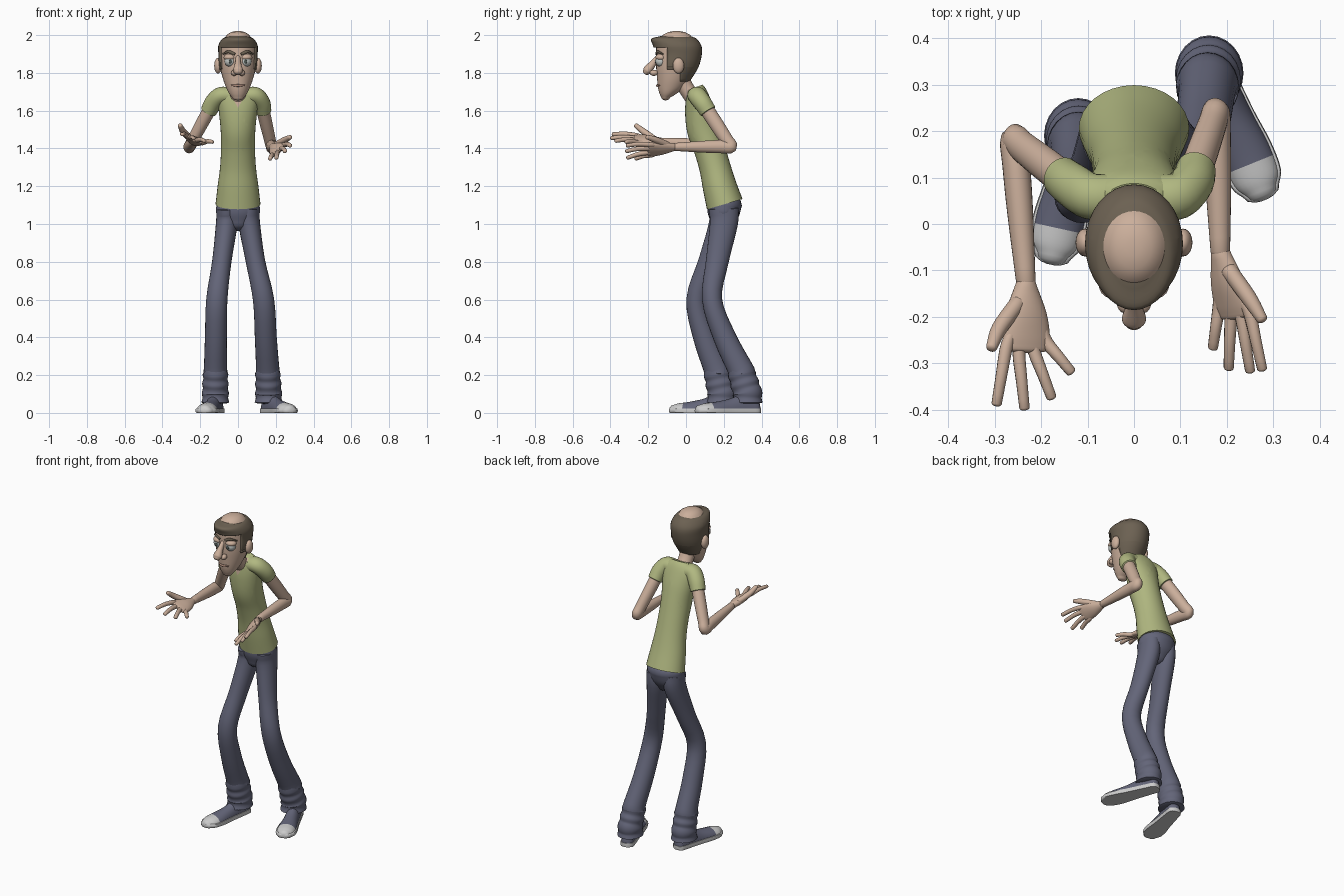
import bpy
import bmesh
import math
from mathutils import Vector

default_cube = bpy.data.objects.get("Cube")
if default_cube:
    bpy.data.objects.remove(default_cube, do_unlink=True)


def make_material(name, color):
    material = bpy.data.materials.new(name)
    material.use_nodes = True
    material.diffuse_color = (*color, 1)
    shader = material.node_tree.nodes["Principled BSDF"]
    shader.inputs["Base Color"].default_value = (*color, 1)
    shader.inputs["Roughness"].default_value = 0.8
    return material


SKIN = make_material("skin", (0.60, 0.43, 0.33))
SHIRT = make_material("shirt green", (0.44, 0.48, 0.22))
DENIM = make_material("denim", (0.125, 0.13, 0.19))
HAIR = make_material("hair brown", (0.15, 0.12, 0.085))
RUBBER = make_material("shoe rubber", (0.60, 0.60, 0.60))
EYE = make_material("eye white", (0.55, 0.58, 0.56))
IRIS = make_material("iris", (0.08, 0.10, 0.09))
LIPS = make_material("lips", (0.42, 0.26, 0.20))


def finish(name, bm, *materials):
    """Turn a bmesh into a smooth object."""
    bmesh.ops.recalc_face_normals(bm, faces=bm.faces)
    mesh = bpy.data.meshes.new(name)
    bm.to_mesh(mesh)
    bm.free()
    for material in materials:
        mesh.materials.append(material)
    mesh.shade_smooth()
    mesh.set_sharp_from_angle(angle=math.radians(50))
    obj = bpy.data.objects.new(name, mesh)
    bpy.context.collection.objects.link(obj)
    return obj


def spline(rows, steps):
    """Pass a smooth curve through rows of any size."""
    rows = [Vector(row) for row in rows]
    result = []
    for i in range(len(rows) - 1):
        b, c = rows[i], rows[i + 1]
        before = (c - rows[i - 1]) / 2 if i else c - b
        after = (rows[i + 2] - b) / 2 if i + 2 < len(rows) else c - b
        for k in range(steps):
            t = k / steps
            result.append(b * (2*t**3 - 3*t**2 + 1) + before * (t**3 - 2*t**2 + t)
                          + c * (3*t**2 - 2*t**3) + after * (t**3 - t**2))
    return result + [rows[-1]]


def tube_mesh(rows, side=(1, 0, 0), axis=None, segs=24, steps=5, dome=0.6):
    """Loft ellipses; each row is x, y, z, half width, half depth."""
    bm = bmesh.new()
    rows = spline(rows, steps)
    centers = [row.to_3d() for row in rows]
    last = len(rows) - 1
    sections = []
    for i, row in enumerate(rows):
        along = Vector(axis) if axis else centers[min(i + 1, last)] - centers[max(i - 1, 0)]
        along.normalize()
        sections.append((centers[i], along, row[3], row[4]))

    def domed(section, sign):
        center, along, wide, deep = section
        height = min(wide, deep) * dome * sign
        return [(center + along * height * math.sin(a), along, wide * math.cos(a), deep * math.cos(a))
                for a in (0.5, 1.0, 1.35)]

    if dome:
        sections = domed(sections[0], -1)[::-1] + sections + domed(sections[-1], 1)
    rings = []
    for center, along, wide, deep in sections:
        u = Vector(side)
        u = (u - along * u.dot(along)).normalized()
        v = along.cross(u)
        rings.append([bm.verts.new(center + u * wide * math.cos(a) + v * deep * math.sin(a))
                      for a in (math.tau * k / segs for k in range(segs))])
    for low, high in zip(rings, rings[1:]):
        for k in range(segs):
            n = (k + 1) % segs
            bm.faces.new((low[k], low[n], high[n], high[k]))
    bm.faces.new(rings[0])
    bm.faces.new(rings[-1])
    return bm


def tube(name, rows, material, **options):
    return finish(name, tube_mesh(rows, **options), material)


def ball(name, center, size, material):
    bm = bmesh.new()
    bmesh.ops.create_uvsphere(bm, u_segments=20, v_segments=12, radius=1)
    bmesh.ops.scale(bm, vec=size, verts=bm.verts)
    bmesh.ops.translate(bm, vec=center, verts=bm.verts)
    return finish(name, bm, material)


def slice_plane(bm, point, normal):
    bmesh.ops.bisect_plane(bm, geom=bm.verts[:] + bm.edges[:] + bm.faces[:],
                           plane_co=point, plane_no=normal)


# Shirt body with a V neck
bm = tube_mesh([(0, .205, 1.105, .119, .098), (0, .178, 1.2, .108, .09), (0, .153, 1.3, .095, .083),
                (0, .124, 1.4, .09, .083), (0, .092, 1.5, .092, .087), (0, .072, 1.6, .102, .078),
                (0, .058, 1.68, .108, .06), (0, .043, 1.72, .066, .048)], segs=32, dome=0)
for slope in (1.8, -1.8):
    slice_plane(bm, (0, 0, 1.615), (slope, 0, -1))
slice_plane(bm, (0, .04, 0), (0, 1, 0))
for face in bm.faces:
    spot = face.calc_center_median()
    face.material_index = int(spot.y < .04 and abs(spot.x) * 1.8 < spot.z - 1.615)
finish("shirt", bm, SHIRT, SKIN)

# Neck
tube("neck", [(0, .05, 1.65, .05, .045), (0, .0, 1.72, .045, .042), (0, -.04, 1.79, .05, .05)], SKIN)

# Head and hair cap
tube("head", [(0, -.108, 1.668, .03, .022), (0, -.095, 1.69, .047, .045), (0, -.08, 1.72, .062, .068),
              (0, -.065, 1.77, .08, .088), (0, -.05, 1.83, .094, .108), (0, -.042, 1.9, .099, .116),
              (0, -.045, 1.95, .096, .11), (0, -.05, 1.98, .07, .085)],
     SKIN, axis=(0, 0, 1), segs=32)
bm = tube_mesh([(0, -.055, 1.755, .075, .075), (0, -.05, 1.83, .1, .116), (0, -.04, 1.9, .104, .124),
                (0, -.047, 1.945, .104, .128), (0, -.064, 1.98, .084, .12), (0, -.055, 1.993, .055, .085)],
               axis=(0, 0, 1), segs=32, dome=0.12)
for height in (1.83, 1.935):
    slice_plane(bm, (0, 0, height), (0, 0, 1))
for depth in (-.1, -.03):
    slice_plane(bm, (0, depth, 0), (0, 1, 0))
bald = []
for face in bm.faces:
    spot = face.calc_center_median()
    hairy = spot.z > 1.935 or spot.y > -.03 or (spot.y > -.1 and spot.z > 1.83)
    if not hairy:
        bald.append(face)
bmesh.ops.delete(bm, geom=bald, context="FACES")
hair = finish("hair", bm, HAIR)
shell = hair.modifiers.new("thickness", "SOLIDIFY")
shell.thickness = 0.012

# Nose and mouth
tube("nose", [(0, -.148, 1.885, .012, .012), (0, -.175, 1.85, .016, .018),
              (0, -.203, 1.815, .026, .024), (0, -.213, 1.803, .02, .018)], SKIN)
tube("mouth", [(-.034, -.141, 1.735, .004, .004), (0, -.153, 1.733, .007, .006),
               (.034, -.141, 1.735, .004, .004)], LIPS, side=(0, 0, 1), segs=10)

# Paired face parts
for label, s in (("left", 1), ("right", -1)):
    ball(label + "_nostril", (s * .02, -.17, 1.8), (.017, .022, .016), SKIN)
    ball(label + "_eye", (s * .042, -.132, 1.862), (.03, .03, .03), EYE)
    ball(label + "_iris", (s * .04, -.161, 1.86), (.009, .004, .01), IRIS)
    ball(label + "_eyelid", (s * .042, -.131, 1.882), (.034, .031, .02), SKIN)
    ball(label + "_ear", (s * .106, -.04, 1.838), (.02, .03, .042), SKIN)
    tube(label + "_eyebrow", [(s * .018, -.158, 1.9, .005, .008), (s * .05, -.15, 1.912, .005, .008),
                              (s * .08, -.122, 1.9, .004, .004)], HAIR, side=(0, 1, 0), segs=10)

# Jeans: hips
tube("hips", [(0, .19, 1.0, .07, .06), (0, .197, 1.05, .113, .083), (0, .205, 1.11, .114, .092)], DENIM)


def leg(label, hip, thigh, knee, calf, hem):
    """Trouser leg with bunched folds at the ankle; points are x, y."""
    rows = [(*hip, 1.08, .054, .08), (*hip, 1.0, .057, .074), (*thigh, .8, .051, .06),
            (*knee, .6, .056, .053), (*calf, .4, .058, .06)]
    calf, hem = Vector(calf), Vector(hem)
    for i in range(8):
        spot = calf.lerp(hem, min(1, .7 + i * .06))
        fold = .062 + .005 * (i % 2) + .001 * i
        rows.append((*spot, .23 - i * .025, fold, fold * 1.1))
    tube(label + "_trouser_leg", rows, DENIM, dome=.1, steps=4)


leg("left", (.06, .2), (.093, .165), (.135, .138), (.147, .205), (.162, .325))
leg("right", (-.06, .195), (-.086, .125), (-.112, .055), (-.117, .098), (-.12, .19))


def shoe(label, heel, toe):
    """Canvas shoe with a light toe cap and a flat rubber sole."""
    heel, toe = Vector((*heel, .012)), Vector((*toe, .012))
    along = toe - heel
    across = Vector((-along.y, along.x, 0))
    outline = ((.08, .036, .075), (.3, .041, .082), (.5, .046, .06),
               (.7, .054, .046), (.86, .052, .038), (.94, .036, .03))
    for part, grow, low, high in (("shoe", 0, .012, 1), ("sole", .005, 0, .024)):
        rows = [(*heel.lerp(toe, t), wide + grow, tall) for t, wide, tall in outline]
        bm = tube_mesh(rows, side=across, axis=along, dome=.7)
        for vert in bm.verts:
            vert.co.z = min(max(vert.co.z, low), high)
        for face in bm.faces:
            reach = (face.calc_center_median() - heel).dot(along) / along.length_squared
            face.material_index = int(part == "sole" or reach > .77)
        finish(label + "_" + part, bm, DENIM, RUBBER)


shoe("left", (.143, .395), (.283, .05))
shoe("right", (-.105, .255), (-.18, -.088))


def arm(label, s, elbow, wrist):
    """Short sleeve, then a bare bent arm."""
    shoulder, elbow, wrist = Vector((s * .118, .072, 1.665)), Vector(elbow), Vector(wrist)
    cuff = shoulder.lerp(elbow, .27)
    tube(label + "_sleeve", [(s * .05, .058, 1.68, .05, .045), (s * .095, .06, 1.678, .05, .046),
                             (*shoulder.lerp(cuff, .35), .048, .047), (*cuff, .045, .043)],
         SHIRT, side=(0, 1, 0), dome=.1)
    tube(label + "_arm", [(*shoulder, .036, .038), (*shoulder.lerp(elbow, .5), .034, .038),
                          (*shoulder.lerp(elbow, .85), .031, .035), (*elbow, .03, .034),
                          (*elbow.lerp(wrist, .18), .03, .035), (*elbow.lerp(wrist, .5), .028, .031),
                          (*wrist, .021, .021)], SKIN)


def hand(label, wrist, knuckles, tips, thumb):
    """Open palm with four fingers and a thumb."""
    wrist = Vector(wrist)
    knuckles, tips = [Vector(k) for k in knuckles], [Vector(t) for t in tips]
    middle = sum(knuckles, Vector()) / 4
    across = knuckles[0] - knuckles[3]
    half = across.length / 2 + .006
    tube(label + "_palm", [(*wrist, .021, .02), (*wrist.lerp(middle, .45), half * .85, .023),
                           (*wrist.lerp(middle, .8), half, .018), (*middle, half * .9, .013)],
         SKIN, side=across)
    for name, base, tip in zip(("index", "middle", "ring", "little"), knuckles, tips):
        bend = base.lerp(tip, .5) + Vector((0, 0, .005))
        tube(label + "_" + name + "_finger", [(*base.lerp(wrist, .2), .012, .012), (*base, .014, .013),
                                              (*bend, .0125, .012), (*tip, .0115, .01)],
             SKIN, side=across, segs=12, steps=3)
    tube(label + "_thumb", [(*p, r, r) for p, r in zip(thumb, (.018, .017, .012))],
         SKIN, side=(0, 0, 1), segs=12)


# Arms and hands
left_wrist, right_wrist = (.186, -.06, 1.408), (-.233, -.125, 1.435)
arm("left", 1, (.177, .238, 1.41), left_wrist)
arm("right", -1, (-.258, .18, 1.41), right_wrist)
hand("left", left_wrist,
     [(.25, -.195, 1.42), (.232, -.205, 1.4), (.208, -.205, 1.378), (.182, -.185, 1.365)],
     [(.276, -.312, 1.415), (.25, -.316, 1.385), (.204, -.31, 1.35), (.17, -.266, 1.345)],
     [(.205, -.1, 1.42), (.248, -.16, 1.445), (.276, -.205, 1.46)])
hand("right", right_wrist,
     [(-.276, -.27, 1.47), (-.248, -.28, 1.455), (-.215, -.275, 1.443), (-.188, -.255, 1.43)],
     [(-.296, -.387, 1.475), (-.236, -.396, 1.455), (-.178, -.373, 1.44), (-.136, -.318, 1.435)],
     [(-.25, -.17, 1.45), (-.29, -.225, 1.49), (-.307, -.266, 1.522)])
